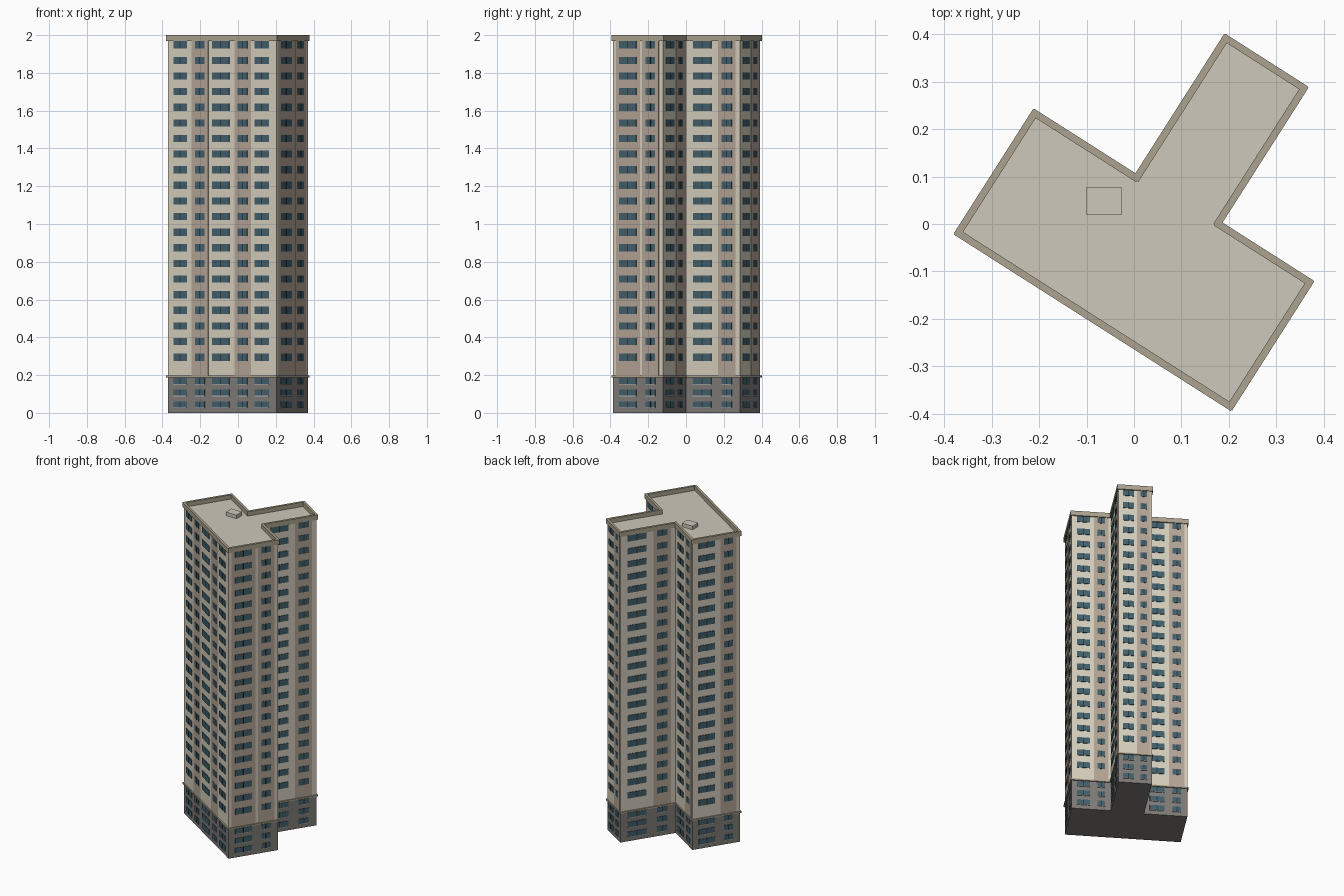
import bpy, bmesh, math
from mathutils import Vector, Matrix

if "Cube" in bpy.data.objects:
    bpy.data.objects.remove(bpy.data.objects["Cube"])

def srgb(r, g, b):
    f = lambda c: c / 12.92 if c <= 0.04045 else ((c + 0.055) / 1.055) ** 2.4
    return (f(r / 255), f(g / 255), f(b / 255), 1)

def material(name, *rgb):
    m = bpy.data.materials.new(name)
    m.diffuse_color = srgb(*rgb)
    m.use_nodes = True
    m.node_tree.nodes["Principled BSDF"].inputs["Base Color"].default_value = m.diffuse_color
    return m

CREAM = material("cream wall", 214, 207, 190)
TAN = material("tan bay", 180, 164, 149)
GREY = material("grey base", 126, 123, 119)
GLASS = material("teal glass", 66, 96, 108)
DARK = material("dark mullion", 44, 58, 66)
ROOF = material("roof", 205, 200, 187)
TRIM = material("trim", 172, 162, 142)
SILL = material("pale sill", 190, 188, 182)

# Footprint in the building's own turned axes (u along the front, v to the back)
ANG = math.radians(-32.5)
ROT = Matrix.Rotation(ANG, 3, 'Z')
PLAN = [(-.303, -.216), (.379, -.216), (.379, .096), (.149, .096),
        (.149, .435), (-.048, .435), (-.048, .085), (-.303, .085)]
PTS = [ROT @ Vector((u, v, 0)) for u, v in PLAN]
EDGES = list(zip(PTS, PTS[1:] + PTS[:1]))

def finish(bm, name, mat):
    me = bpy.data.meshes.new(name)
    bmesh.ops.recalc_face_normals(bm, faces=bm.faces)
    bm.to_mesh(me)
    bm.free()
    me.materials.append(mat)
    ob = bpy.data.objects.new(name, me)
    bpy.context.collection.objects.link(ob)
    return ob

def prism(name, z0, z1, mat):
    bm = bmesh.new()
    f = bm.faces.new([bm.verts.new((p.x, p.y, z0)) for p in PTS])
    r = bmesh.ops.extrude_face_region(bm, geom=[f])
    top = [g for g in r['geom'] if isinstance(g, bmesh.types.BMVert)]
    bmesh.ops.translate(bm, verts=top, vec=(0, 0, z1 - z0))
    return finish(bm, name, mat)

def wall_box(bm, edge, s0, s1, z0, z1, d0, d1):
    """Box along a wall: s along it, d outwards from it."""
    a, b = edge
    t = (b - a).normalized()
    n = Vector((t.y, -t.x, 0))
    c = a + t * (s0 + s1) / 2 + n * (d0 + d1) / 2 + Vector((0, 0, (z0 + z1) / 2))
    m = Matrix((t, n, Vector((0, 0, 1)))).transposed().to_4x4()
    m = Matrix.Translation(c) @ m @ Matrix.Diagonal((s1 - s0, d1 - d0, z1 - z0, 1))
    bmesh.ops.create_cube(bm, size=1, matrix=m)

# Main masses
BASE_H, ROOF_Z = 0.19, 1.972
prism("base", 0, BASE_H, GREY)
tower = prism("tower", BASE_H, ROOF_Z, CREAM)
tower.data.materials.append(ROOF)
for p in tower.data.polygons:
    if p.normal.z > 0.9:
        p.material_index = 1

# Window columns per wall: (start, end, is narrow tan bay)
def columns(i, length):
    if i == 0:
        return [(.037, .122, 0), (.173, .232, 1), (.281, .387, 0),
                (.441, .500, 1), (.547, .636, 0)]
    return [(.13 * length, .47 * length, 0), (.66 * length, .85 * length, 1)]

UPPER = [0.295 + 0.0827 * k for k in range(21)]
LOWER = [0.045, 0.107, 0.169]
bays, glass, mull, sills = (bmesh.new() for _ in range(4))
for i, e in enumerate(EDGES):
    L = (e[1] - e[0]).length
    for s0, s1, narrow in columns(i, L):
        # tan strips behind the narrow columns, and the wide ones on the right end wall
        if narrow or i in (2 - 1,):
            pad = 0.022
            wall_box(bays, e, s0 - pad, s1 + pad, BASE_H, ROOF_Z, -.002, .002)
        mid = (s0 + s1) / 2
        for z in UPPER + LOWER:
            h = .019 if z > BASE_H else .016
            wall_box(glass, e, s0, s1, z - h, z + h, -.002, .0035)
            wall_box(mull, e, mid - .003, mid + .003, z - h, z + h, -.002, .0045)
            if z < BASE_H:
                wall_box(sills, e, s0, s1, z - h - .003, z - h, -.002, .005)
finish(bays, "tan_bays", TAN)
finish(glass, "windows", GLASS)
finish(mull, "mullions", DARK)
finish(sills, "base_sills", SILL)

# Cornice above the base and parapet round the roof, one bar per wall
cornice, parapet = bmesh.new(), bmesh.new()
for e in EDGES:
    L = (e[1] - e[0]).length
    wall_box(cornice, e, -.005, L + .005, .188, .197, -.003, .007)
    wall_box(parapet, e, -.005, L + .005, 1.97, 2.0, -.008, .007)
finish(cornice, "base_cornice", TRIM)
finish(parapet, "parapet", TRIM)

# Roof hatch
bm = bmesh.new()
bmesh.ops.create_cube(bm, size=1, matrix=Matrix.Translation((-.063, .049, 1.98))
                      @ Matrix.Diagonal((.076, .057, .03, 1)))
finish(bm, "roof_hatch", ROOF)
